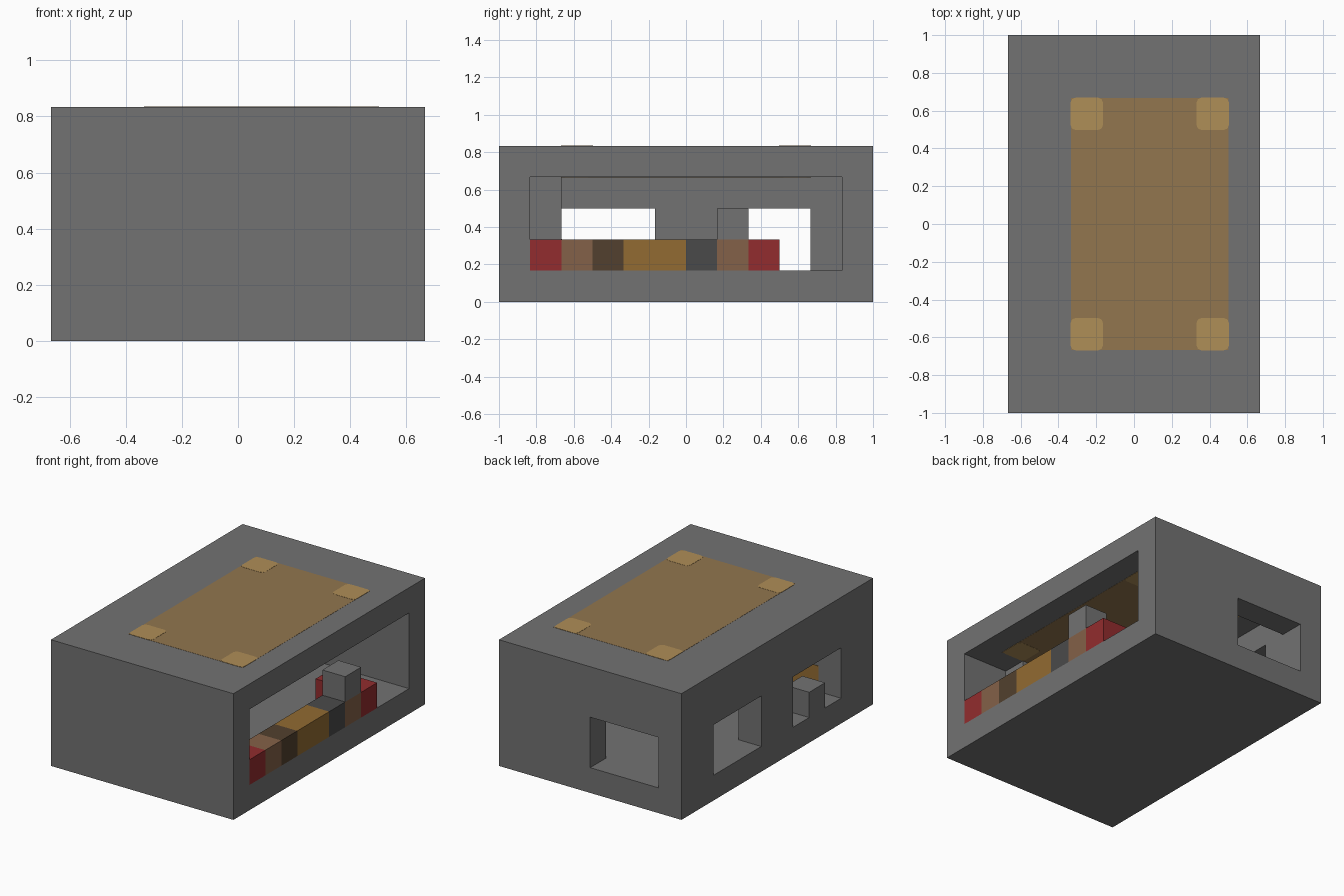
import bpy
import bmesh

if "Cube" in bpy.data.objects:
    bpy.data.objects.remove(bpy.data.objects["Cube"], do_unlink=True)

U = 1 / 6  # size of one building block


def material(name, r, g, b):
    """Flat material from display colour values of 0 to 255."""
    lin = [((c / 255 + 0.055) / 1.055) ** 2.4 for c in (r, g, b)] + [1]
    m = bpy.data.materials.new(name)
    m.use_nodes = True
    m.diffuse_color = lin
    bsdf = next(n for n in m.node_tree.nodes if n.type == 'BSDF_PRINCIPLED')
    bsdf.inputs["Base Color"].default_value = lin
    return m


stone = material("stone grey", 114, 114, 114)
dark_stone = material("dark grey", 74, 74, 74)
roof_tan = material("roof tan", 146, 118, 78)
pale_tan = material("pale tan", 175, 142, 87)
red = material("red", 146, 44, 46)
light_brown = material("light brown", 132, 97, 72)
dark_brown = material("dark brown", 82, 64, 46)
ochre = material("ochre", 146, 107, 50)


def block(name, x, y, z, mat=None, proud=0.0, corner=0.0):
    """Box between block coordinates, grown by proud, with rounded uprights."""
    bm = bmesh.new()
    bmesh.ops.create_cube(bm, size=1)
    for v in bm.verts:
        for i, span in enumerate((x, y, z)):
            v.co[i] = span[1] * U + proud if v.co[i] > 0 else span[0] * U - proud
    if corner:
        uprights = [e for e in bm.edges
                    if abs(e.verts[0].co.z - e.verts[1].co.z) > 0.01]
        bmesh.ops.bevel(bm, geom=uprights, offset=corner, segments=2,
                        affect='EDGES', profile=0.5)
    mesh = bpy.data.meshes.new(name)
    bm.to_mesh(mesh)
    bm.free()
    if mat:
        mesh.materials.append(mat)
    ob = bpy.data.objects.new(name, mesh)
    bpy.context.collection.objects.link(ob)
    return ob


def cut(target, x, y, z):
    """Cut a box out of the target."""
    cutter = block("cutter", x, y, z)
    cutter.hide_render = True
    mod = target.modifiers.new("opening", 'BOOLEAN')
    mod.operation = 'DIFFERENCE'
    mod.solver = 'EXACT'
    mod.object = cutter
    bpy.context.view_layer.objects.active = target
    bpy.ops.object.modifier_apply(modifier=mod.name)
    bpy.data.objects.remove(cutter, do_unlink=True)


# Outer shell, open on one long side, with two windows and a back doorway
shell = block("shell", (-4, 4), (-6, 6), (0, 5), stone)
cut(shell, (-3, 5), (-5, 5), (1, 4))
for y in ((-4, -1), (1, 4)):
    cut(shell, (-5, -2.5), y, (1, 3))
cut(shell, (-3, 0), (4.5, 7), (1, 3))

# Inner front wall, its low chest, and the post in the window
block("inner_front_wall", (-3, 2), (-5, -4), (1, 4), stone)
block("low_chest", (-3, -1), (-5, -4), (1, 2), ochre, proud=0.003)
block("window_post", (-4, -3), (-3, -2), (1, 2), stone)

# Roof panel running through the slab, with pale corner blocks
block("roof_panel", (-2, 3), (-4, 4), (4, 5), roof_tan, proud=0.001)
for x in (-2, 2):
    for y in (-4, 3):
        block("roof_corner", (x, x + 1), (y, y + 1), (4, 5), pale_tan,
              proud=0.002, corner=0.025)

# Row of coloured blocks along the open side
row = [("end_block", -5, -4, red), ("light_block", -4, -3, light_brown),
       ("dark_block", -3, -2, dark_brown), ("long_block", -2, 0, ochre),
       ("grey_block", 0, 1, dark_stone), ("light_block", 1, 2, light_brown)]
for name, y0, y1, mat in row:
    block(name, (3, 4), (y0, y1), (1, 2), mat)
block("deep_end_block", (2, 4), (2, 3), (1, 2), red)
block("raised_block", (3, 4), (1, 2), (2, 3), stone)
